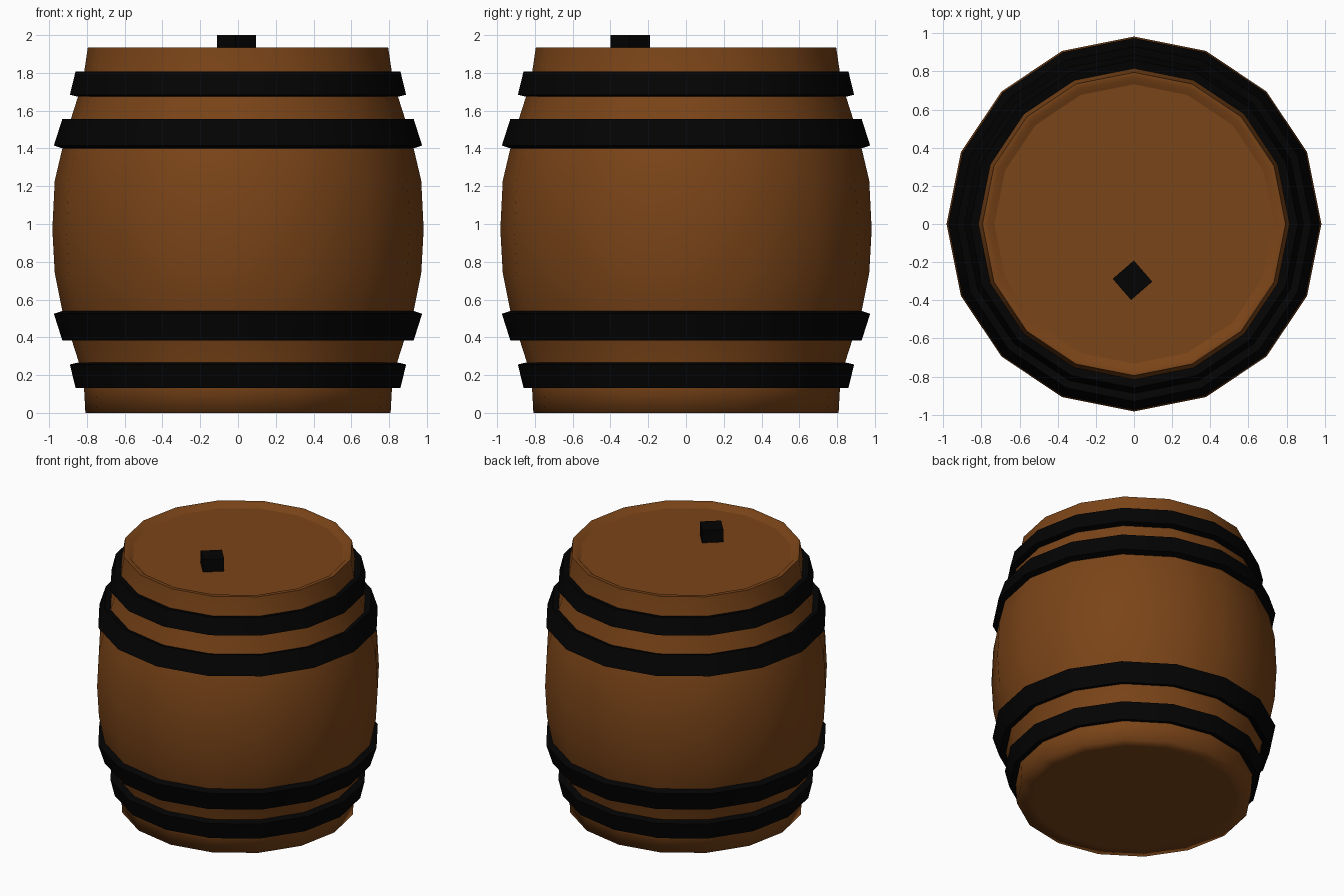
import bpy, bmesh
from math import cos, sin, pi, radians

if "Cube" in bpy.data.objects:
    bpy.data.objects.remove(bpy.data.objects["Cube"])

SIDES = 16


def material(name, color):
    m = bpy.data.materials.new(name)
    m.diffuse_color = color
    m.use_nodes = True
    m.node_tree.nodes["Principled BSDF"].inputs["Base Color"].default_value = m.diffuse_color
    return m


wood = material("brown_wood", (0.195, 0.058, 0.009, 1))
iron = material("black_iron", (0.001, 0.001, 0.001, 1))


def lathe(name, profile, mat, smooth, closed=False, cap_start=False, cap_end=False):
    """Revolve an (r, z) profile round z; optionally close it or cap its ends."""
    bm = bmesh.new()
    loops = [[bm.verts.new((r * cos(2 * pi * i / SIDES), r * sin(2 * pi * i / SIDES), z))
              for i in range(SIDES)] for r, z in profile]
    pairs = list(zip(loops, loops[1:]))
    if closed:
        pairs.append((loops[-1], loops[0]))
    for a, b in pairs:
        for i in range(SIDES):
            j = (i + 1) % SIDES
            bm.faces.new((a[i], a[j], b[j], b[i]))
    if cap_start:
        bm.faces.new(loops[0][::-1])
    if cap_end:
        bm.faces.new(loops[-1])
    me = bpy.data.meshes.new(name)
    bm.to_mesh(me)
    bm.free()
    me.materials.append(mat)
    ob = bpy.data.objects.new(name, me)
    bpy.context.collection.objects.link(ob)
    bpy.ops.object.select_all(action='DESELECT')
    ob.select_set(True)
    bpy.context.view_layer.objects.active = ob
    bpy.ops.object.shade_smooth_by_angle(angle=radians(smooth))
    return ob


# Bulging staves with a flat bottom
lathe("barrel_body",
      [(0.70, 0), (0.808, 0), (0.815, 0.13), (0.84, 0.26), (0.88, 0.385), (0.93, 0.54),
       (0.97, 0.74), (0.983, 0.97), (0.97, 1.23), (0.93, 1.40), (0.885, 1.555), (0.845, 1.68),
       (0.815, 1.80), (0.795, 1.935)],
      wood, 100, cap_start=True)

# Softly rounded rim dipping to the recessed lid
lathe("barrel_lid", [(0.795, 1.935), (0.765, 1.935), (0.735, 1.905), (0.73, 1.905)],
      wood, 60, cap_end=True)

# Iron hoops square to the staves, mirrored about mid height
MID = 0.97
hoops = {
    "end_hoop": [(0.84, 1.672), (0.89, 1.684), (0.86, 1.808), (0.81, 1.796)],
    "belly_hoop": [(0.927, 1.40), (0.975, 1.415), (0.93, 1.556), (0.882, 1.541)],
}
for name, prof in hoops.items():
    lathe("upper_" + name, prof, iron, 30, closed=True)
    lathe("lower_" + name, [(r, 2 * MID - z) for r, z in reversed(prof)], iron, 30, closed=True)

# Square bung on the lid
bpy.ops.mesh.primitive_cube_add(size=1, location=(-0.008, -0.295, 1.95),
                                rotation=(0, 0, radians(41)))
bung = bpy.context.object
bung.name = "bung"
bung.scale = (0.147, 0.147, 0.10)
bung.data.materials.append(iron)
